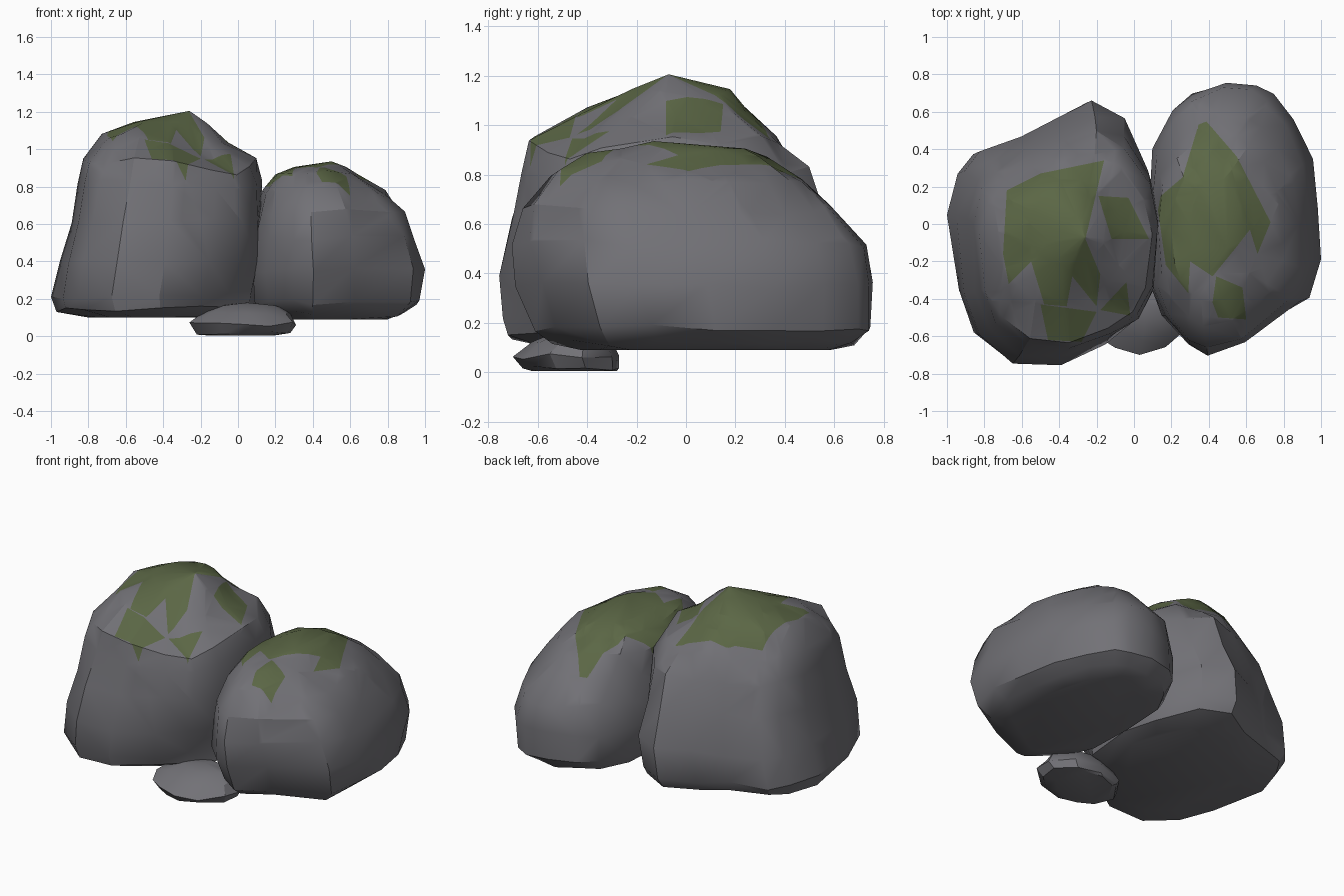
import bpy, bmesh, random
from mathutils import Vector

if "Cube" in bpy.data.objects:
    bpy.data.objects.remove(bpy.data.objects["Cube"])

random.seed(4)


def material(name, rgb):
    m = bpy.data.materials.new(name)
    m.diffuse_color = (*rgb, 1)
    m.use_nodes = True
    m.node_tree.nodes["Principled BSDF"].inputs["Base Color"].default_value = m.diffuse_color
    return m


STONE = material("grey stone", (0.168, 0.166, 0.182))
MOSS = material("green moss", (0.105, 0.135, 0.06))


def inside(p, poly):
    """Even-odd test of a plan position against a patch outline."""
    hit = False
    for (ax, ay), (bx, by) in zip(poly, poly[1:] + poly[:1]):
        if (ay > p.y) != (by > p.y) and p.x < ax + (p.y - ay) * (bx - ax) / (by - ay):
            hit = not hit
    return hit


def paint_moss(bm, poly):
    """Cut the upper faces along the patch outline, then colour those inside."""
    xs, ys = [p[0] for p in poly], [p[1] for p in poly]
    for (ax, ay), (bx, by) in zip(poly, poly[1:] + poly[:1]):
        bm.normal_update()
        faces = []
        for f in bm.faces:
            if f.normal.z < 0.05 or f.calc_center_median().z < 0.6:
                continue
            fx, fy = [v.co.x for v in f.verts], [v.co.y for v in f.verts]
            if max(fx) > min(xs) and min(fx) < max(xs) and max(fy) > min(ys) and min(fy) < max(ys):
                faces.append(f)
        geom = set(faces)
        for f in faces:
            geom.update(f.edges)
            geom.update(f.verts)
        bmesh.ops.bisect_plane(bm, geom=list(geom), dist=1e-5, plane_co=(ax, ay, 0),
                               plane_no=(by - ay, ax - bx, 0))
    bm.normal_update()
    for f in bm.faces:
        c = f.calc_center_median()
        if f.normal.z > 0.05 and c.z > 0.7 and inside(c, poly):
            f.material_index = 1


def rock(name, outline, levels, apex, patches=(), pulls=(), rough=0.02):
    """Loft a plan outline through levels (z, x0, x1, y0, y1), rounder towards the apex.
    Pulls (centre, radius, offset) then bulge or dent the surface."""
    ox, oy = [p[0] for p in outline], [p[1] for p in outline]
    bm = bmesh.new()
    rings = []
    for k, (z, x0, x1, y0, y1) in enumerate(levels):
        mid = Vector(((x0 + x1) / 2, (y0 + y1) / 2, z))
        blend = max(0, (k - 3) / (len(levels) - 4))
        ring = []
        for x, y in outline:
            d = Vector((2 * (x - min(ox)) / (max(ox) - min(ox)) - 1,
                        2 * (y - min(oy)) / (max(oy) - min(oy)) - 1, 0))
            extreme = max(abs(d.x), abs(d.y)) > 0.999
            d = d.lerp(d.normalized(), blend)
            if not extreme:
                d *= 1 + random.uniform(-rough, rough)
            co = mid + Vector((d.x * (x1 - x0) / 2, d.y * (y1 - y0) / 2, 0))
            if 0 < k < len(levels) - 1:
                co.z += random.uniform(-0.8, 0.8) * rough
            ring.append(bm.verts.new(co))
        rings.append(ring)
    n = len(outline)
    tip = bm.verts.new(apex)
    for centre, radius, offset in pulls:
        for v in bm.verts:
            if v is not tip:
                v.co += Vector(offset) * max(0, 1 - (v.co - Vector(centre)).length / radius)
    bm.faces.new(rings[0])
    for i in range(n):
        j = (i + 1) % n
        for a, b in zip(rings, rings[1:]):
            bm.faces.new((a[i], a[j], b[j], b[i]))
        bm.faces.new((rings[-1][i], rings[-1][j], tip))
    bmesh.ops.recalc_face_normals(bm, faces=bm.faces)
    bmesh.ops.triangulate(bm, faces=[f for f in bm.faces if len(f.verts) == 4])
    for patch in patches:
        paint_moss(bm, patch)
    me = bpy.data.meshes.new(name)
    bm.to_mesh(me)
    bm.free()
    me.materials.append(STONE)
    me.materials.append(MOSS)
    ob = bpy.data.objects.new(name, me)
    bpy.context.collection.objects.link(ob)
    bpy.ops.object.select_all(action='DESELECT')
    ob.select_set(True)
    bpy.context.view_layer.objects.active = ob
    bpy.ops.object.shade_smooth_by_angle(angle=0.55)


# Tall boulder
rock("tall_boulder",
     [(-1, .05), (-.94, .27), (-.85, .37), (-.62, .45), (-.45, .55), (-.25, .66),
      (-.07, .56), (.07, .3), (.12, .05), (.1, -.36), (0, -.53), (-.17, -.64),
      (-.42, -.75), (-.67, -.73), (-.84, -.57), (-.94, -.36)],
     [(.10, -.8, .02, -.57, .45), (.14, -.97, .1, -.72, .6), (.21, -1, .12, -.74, .65),
      (.4, -.95, .13, -.755, .66), (.62, -.89, .13, -.7, .58), (.82, -.86, .13, -.665, .51),
      (.94, -.83, .1, -.635, .39), (1.07, -.73, -.05, -.42, .25), (1.145, -.56, -.15, -.22, .18)],
     (-.26, -.07, 1.205),
     [[(-.7, -.16), (-.67, -.32), (-.55, -.2), (-.48, -.43), (-.36, -.44), (-.33, -.28),
       (-.2, -.44), (-.18, -.27), (-.26, -.08), (-.16, .34), (-.5, .27), (-.68, .18)],
      [(-.19, .15), (-.03, .14), (.08, -.08), (-.12, -.08)],
      [(-.5, -.43), (-.2, -.47), (-.28, -.63), (-.46, -.62)],
      [(-.18, -.46), (-.04, -.31), (-.02, -.49)]],
     [((-.82, -.57, .58), .5, (-.045, -.035, 0)), ((-.72, .42, .42), .4, (-.03, .03, 0)),
      ((.02, -.5, .18), .35, (-.05, .08, .02)), ((-.1, -.42, 1.0), .35, (0, 0, -.1)),
      ((-.1, .1, 1.1), .25, (0, 0, -.05))])

# Low boulder
rock("low_boulder",
     [(.5, .76), (.66, .755), (.75, .7), (.85, .55), (.95, .34), (.98, .08), (1, -.2),
      (.93, -.4), (.62, -.6), (.41, -.71), (.3, -.66), (.16, -.5), (.09, -.32), (.09, .05),
      (.11, .4), (.22, .6), (.32, .7)],
     [(.09, .25, .8, -.42, .58), (.12, .13, .89, -.54, .68), (.18, .09, .97, -.61, .745),
      (.35, .08, 1, -.69, .755), (.52, .09, .95, -.71, .73), (.65, .11, .9, -.67, .58),
      (.77, .13, .8, -.56, .47), (.86, .2, .65, -.42, .33), (.905, .3, .58, -.27, .24)],
     (.5, -.13, .935),
     [[(.36, .58), (.55, .36), (.73, .01), (.66, -.16), (.62, -.03), (.55, -.12),
       (.42, -.28), (.3, -.2), (.29, -.37), (.17, -.22), (.12, .13), (.26, .25)],
      [(.44, -.28), (.58, -.34), (.6, -.51), (.45, -.5), (.42, -.42)]],
     [((.8, -.48, .1), .35, (.05, -.06, 0)), ((.56, -.52, .75), .3, (0, 0, .04)),
      ((.36, .52, .65), .3, (0, 0, .04))])

# Flat pebble
rock("pebble",
     [(-.26, -.47), (-.2, -.6), (-.1, -.66), (.03, -.7), (.17, -.66), (.29, -.55),
      (.31, -.42), (.2, -.3), (.02, -.27), (-.16, -.33)],
     [(.005, -.17, .2, -.62, -.28), (.02, -.22, .28, -.66, -.27), (.065, -.26, .31, -.7, -.27),
      (.13, -.18, .27, -.62, -.3), (.165, -.09, .2, -.52, -.34)],
     (.05, -.42, .18), rough=0.015)
